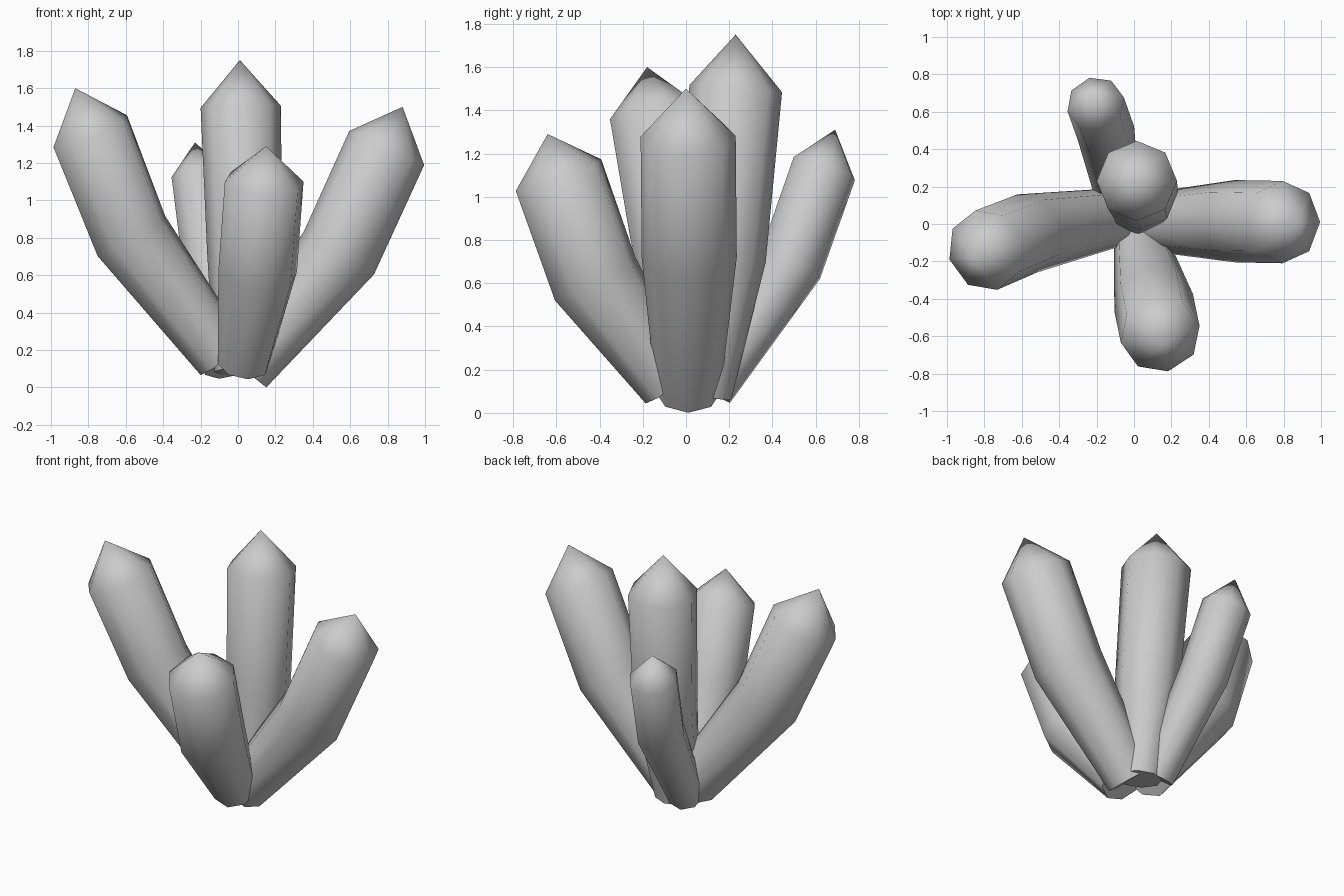
import bpy, bmesh, math
from mathutils import Vector

if "Cube" in bpy.data.objects:
    bpy.data.objects.remove(bpy.data.objects["Cube"])

SIDES = 8


def crystal(name, base, mid, shoulder, tip):
    """Bent octagonal prism: base, mid and shoulder are (x, y, z, radius); tip is a point."""
    rings = [base, mid, shoulder]
    pts = [Vector(r[:3]) for r in rings]
    d1 = (pts[1] - pts[0]).normalized()
    d2 = (pts[2] - pts[1]).normalized()
    axes = [d1, (d1 + d2).normalized(), d2]
    lean = Vector((pts[2].x - pts[0].x, pts[2].y - pts[0].y, 0))
    if lean.length < 0.25:
        lean = Vector((0, 1, 0))
    side = Vector((0, 0, 1)).cross(lean).normalized()

    bm = bmesh.new()
    loops = []
    for p, ax, r in zip(pts, axes, rings):
        u = (side - ax * side.dot(ax)).normalized()
        v = ax.cross(u)
        loops.append([bm.verts.new(p + r[3] * (u * math.cos(a) + v * math.sin(a)))
                      for a in (2 * math.pi * i / SIDES for i in range(SIDES))])
    apex = bm.verts.new(tip)
    bm.faces.new(loops[0][::-1])
    for i in range(SIDES):
        j = (i + 1) % SIDES
        for lo, hi in zip(loops, loops[1:]):
            bm.faces.new((lo[i], lo[j], hi[j], hi[i]))
        bm.faces.new((loops[2][i], loops[2][j], apex))
    bmesh.ops.recalc_face_normals(bm, faces=bm.faces)
    me = bpy.data.meshes.new(name)
    bm.to_mesh(me)
    bm.free()
    ob = bpy.data.objects.new(name, me)
    bpy.context.collection.objects.link(ob)
    bpy.context.view_layer.objects.active = ob
    ob.select_set(True)
    bpy.ops.object.shade_smooth_by_angle(angle=math.radians(60))
    ob.select_set(False)


# Upright centre crystal
crystal("centre_crystal", (0.015, 0.07, 0.08, 0.14), (0.035, 0.17, 0.72, 0.2),
        (0.015, 0.23, 1.5, 0.215), (0.01, 0.23, 1.75))
# Leaning crystals around it
crystal("left_crystal", (-0.08, 0.04, 0.16, 0.155), (-0.57, -0.05, 0.81, 0.215),
        (-0.79, -0.14, 1.37, 0.22), (-0.87, -0.18, 1.6))
crystal("right_crystal", (0.035, 0.01, 0.095, 0.15), (0.54, 0.015, 0.72, 0.22),
        (0.795, 0.01, 1.28, 0.22), (0.88, 0.0, 1.5))
crystal("front_crystal", (0.03, -0.075, 0.125, 0.14), (0.105, -0.42, 0.62, 0.215),
        (0.14, -0.59, 1.1, 0.215), (0.15, -0.64, 1.29))
crystal("back_crystal", (-0.08, 0.11, 0.11, 0.115), (-0.15, 0.485, 0.69, 0.155),
        (-0.205, 0.64, 1.13, 0.155), (-0.23, 0.69, 1.31))
